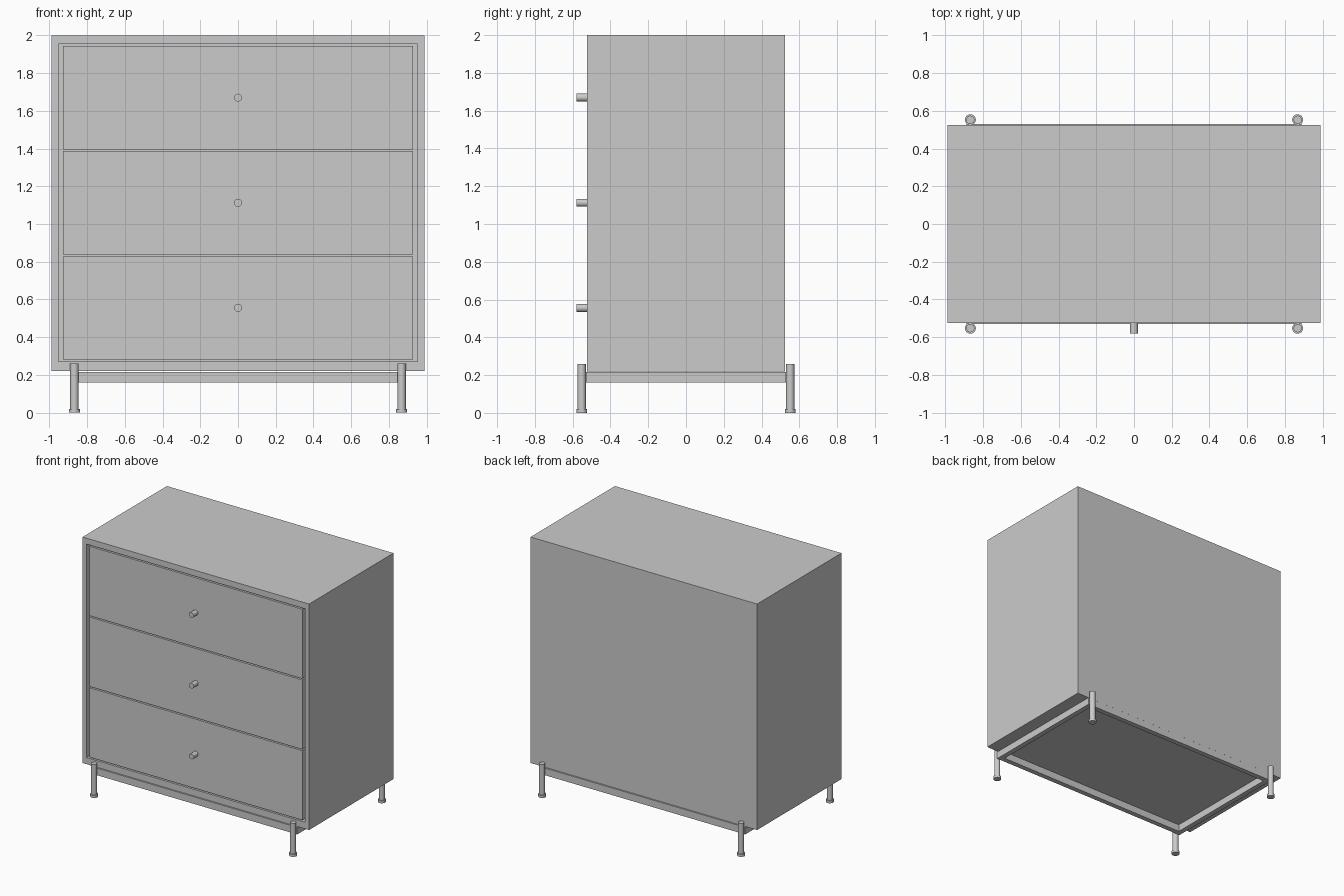
import bpy
import bmesh
from math import radians
from mathutils import Matrix

cube = bpy.data.objects.get("Cube")
if cube:
    bpy.data.objects.remove(cube, do_unlink=True)

grey = bpy.data.materials.new("plain grey")
grey.use_nodes = True
GREY = (0.6, 0.6, 0.6, 1)
grey.diffuse_color = GREY
grey.node_tree.nodes["Principled BSDF"].inputs["Base Color"].default_value = GREY


def finish(name, bm):
    mesh = bpy.data.meshes.new(name)
    bm.to_mesh(mesh)
    bm.free()
    mesh.materials.append(grey)
    obj = bpy.data.objects.new(name, mesh)
    bpy.context.collection.objects.link(obj)
    return obj


def add_box(bm, low, high):
    size = [b - a for a, b in zip(low, high)]
    mid = [(a + b) / 2 for a, b in zip(low, high)]
    bmesh.ops.create_cube(bm, size=1, matrix=Matrix.Translation(mid) @ Matrix.Diagonal((*size, 1)))


def add_rod(bm, centre, radius, length, turn=0):
    matrix = Matrix.Translation(centre) @ Matrix.Rotation(radians(turn), 4, "X")
    bmesh.ops.create_cone(bm, cap_ends=True, segments=32, radius1=radius,
                          radius2=radius, depth=length, matrix=matrix)


def smooth(obj):
    bpy.ops.object.select_all(action="DESELECT")
    obj.select_set(True)
    bpy.context.view_layer.objects.active = obj
    bpy.ops.object.shade_smooth_by_angle(angle=radians(40))


W, D, BASE, TOP = 0.987, 0.525, 0.22, 2.0
OPEN_X, OPEN_LOW, OPEN_HIGH = 0.938, 0.272, 1.953
GAP = 0.01
BACK = D - 0.05

# Cabinet shell: a box with its front face inset and pushed in
bm = bmesh.new()
add_box(bm, (-W, -D, BASE), (W, D, TOP))
bm.faces.ensure_lookup_table()
front = min(bm.faces, key=lambda f: f.calc_center_median().y)
bmesh.ops.inset_individual(bm, faces=[front], thickness=W - OPEN_X)
for v in front.verts:
    v.co.z = OPEN_LOW if v.co.z < 1 else OPEN_HIGH
pushed = bmesh.ops.extrude_discrete_faces(bm, faces=[front])["faces"][0]
for v in pushed.verts:
    v.co.y = BACK
finish("cabinet_shell", bm)

# Three equal drawers, each with a round knob
pitch = (OPEN_HIGH - OPEN_LOW - GAP) / 3
for i, label in enumerate(("lower", "middle", "upper")):
    low = OPEN_LOW + GAP + i * pitch
    high = low + pitch - GAP
    bm = bmesh.new()
    add_box(bm, (GAP - OPEN_X, -D, low), (OPEN_X - GAP, BACK, high))
    finish(label + "_drawer", bm)
    bm = bmesh.new()
    add_rod(bm, (0, -0.55, (low + high) / 2), 0.021, 0.06, 90)
    smooth(finish(label + "_knob", bm))

# Base frame rails
RX, RY, RAIL, LOW = 0.887, 0.53, 0.04, 0.16
for side, name in ((-1, "front_rail"), (1, "back_rail")):
    bm = bmesh.new()
    y = sorted((side * RY, side * (RY - RAIL)))
    add_box(bm, (-RX, y[0], LOW), (RX, y[1], BASE - 0.004))
    finish(name, bm)
for side, name in ((-1, "right_rail"), (1, "left_rail")):
    bm = bmesh.new()
    x = sorted((side * RX, side * (RX - RAIL)))
    add_box(bm, (x[0], RAIL - RY, LOW), (x[1], RY - RAIL, BASE - 0.004))
    finish(name, bm)

# Round legs with wider foot pads
for sx, side in ((-1, "right"), (1, "left")):
    for sy, end in ((-1, "front"), (1, "back")):
        bm = bmesh.new()
        add_rod(bm, (sx * 0.867, sy * 0.552, 0.14), 0.022, 0.24)
        add_rod(bm, (sx * 0.867, sy * 0.552, 0.01), 0.029, 0.02)
        smooth(finish(end + "_" + side + "_leg", bm))
